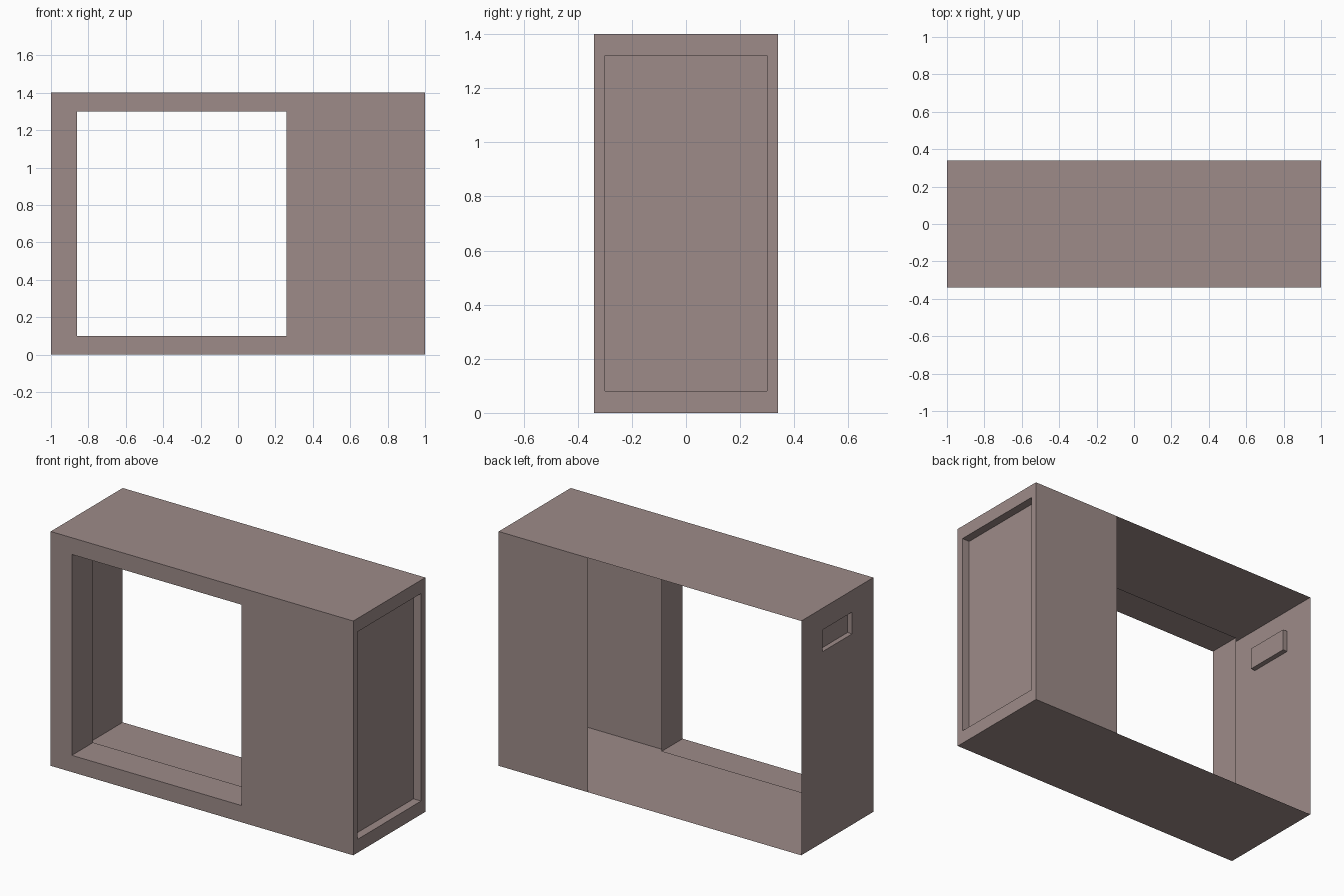
import bpy, bmesh

if "Cube" in bpy.data.objects:
    bpy.data.objects.remove(bpy.data.objects["Cube"])

D, H = 0.34, 1.4          # half depth and height of the thin-walled casing

mat = bpy.data.materials.new("warm_grey")
mat.diffuse_color = (0.34, 0.26, 0.25, 1)
mat.use_nodes = True
mat.node_tree.nodes["Principled BSDF"].inputs["Base Color"].default_value = mat.diffuse_color


def rect(u0, v0, u1, v1):
    return [(u0, v0), (u1, v0), (u1, v1), (u0, v1)]


def panel(name, place, outer, inner=None, depth=0, closed=True):
    """Flat sheet; optionally with an inset pocket (closed) or framed opening.
    place(u, v, d) maps panel coordinates and inward depth to space."""
    bm = bmesh.new()

    def loop(r, d):
        return [bm.verts.new(place(u, v, d)) for u, v in r]

    rings = [loop(outer, 0)]
    if inner:
        rings += [loop(inner, 0), loop(inner, depth)]
    for a, b in zip(rings, rings[1:]):
        for k in range(4):
            n = (k + 1) % 4
            bm.faces.new((a[k], a[n], b[n], b[k]))
    if closed:
        bm.faces.new(rings[-1])
    me = bpy.data.meshes.new(name)
    bm.to_mesh(me)
    bm.free()
    me.materials.append(mat)
    bpy.context.collection.objects.link(bpy.data.objects.new(name, me))


# Front with the large opening and its inward lip
panel("front_panel", lambda u, v, d: (u, -D + d, v),
      rect(-1, 0, 1, H), rect(-0.86, 0.1, 0.26, 1.3), 0.2, closed=False)

# Right side with the large shallow recess
panel("right_side", lambda u, v, d: (1 - d, u, v),
      rect(-D, 0, D, H), rect(-0.3, 0.08, 0.3, 1.32), 0.05)

# Left side with the hand grip pocket
panel("left_side", lambda u, v, d: (-1 + d, -u, v),
      rect(-D, 0, D, H), rect(-0.14, 1.14, 0.14, 1.27), 0.03)

# Back covers only the right part, the rest is open
panel("back_panel", lambda u, v, d: (-u, D - d, v), rect(-1, 0, -0.41, H))

# Top and bottom sheets
panel("top_panel", lambda u, v, d: (u, v, H - d), rect(-1, -D, 1, D))
panel("bottom_panel", lambda u, v, d: (-u, v, d), rect(-1, -D, 1, D))
